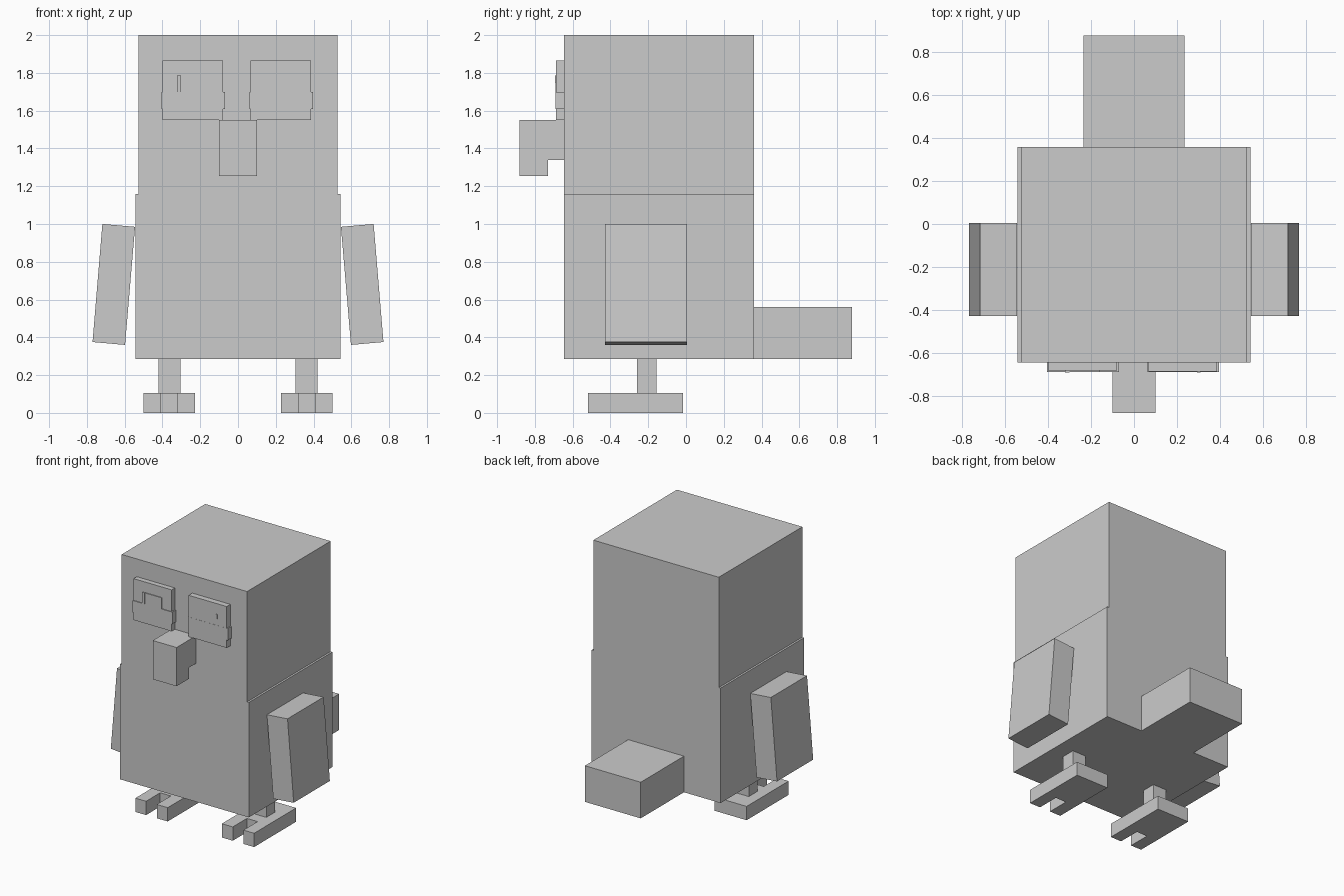
import bpy
import bmesh

cube = bpy.data.objects.get("Cube")
if cube:
    bpy.data.objects.remove(cube, do_unlink=True)

grey = bpy.data.materials.new("plain grey")
grey.use_nodes = True
GREY = (0.6, 0.6, 0.6, 1)
grey.diffuse_color = GREY
grey.node_tree.nodes["Principled BSDF"].inputs["Base Color"].default_value = GREY


def prism(name, outline, axis, low, high):
    """Extrude a flat outline along one axis (0 = x, 1 = y, 2 = z)."""
    def place(point, depth):
        co = list(point)
        co.insert(axis, depth)
        return co
    bm = bmesh.new()
    face = bm.faces.new([bm.verts.new(place(p, low)) for p in outline])
    top = bmesh.ops.extrude_face_region(bm, geom=[face])
    shift = [0, 0, 0]
    shift[axis] = high - low
    moved = [v for v in top["geom"] if isinstance(v, bmesh.types.BMVert)]
    bmesh.ops.translate(bm, verts=moved, vec=shift)
    if len(bm.faces) == len(outline) + 1:
        bm.faces.new([bm.verts[i] for i in range(len(outline))])
    bmesh.ops.recalc_face_normals(bm, faces=bm.faces[:])
    mesh = bpy.data.meshes.new(name)
    bm.to_mesh(mesh)
    bm.free()
    mesh.materials.append(grey)
    obj = bpy.data.objects.new(name, mesh)
    bpy.context.collection.objects.link(obj)
    return obj


def box(name, x, y, z):
    return prism(name, [(x[0], y[0]), (x[1], y[0]), (x[1], y[1]), (x[0], y[1])], 2, *z)


FRONT, BACK = -0.645, 0.36

# Body, head and tail
box("body", (-0.543, 0.543), (FRONT, BACK), (0.285, 1.16))
box("head", (-0.528, 0.528), (FRONT, BACK), (1.16, 2.0))
box("tail", (-0.235, 0.235), (BACK, 0.88), (0.285, 0.56))

# Beak with a hooked tip
prism("beak", [(FRONT, 1.55), (-0.882, 1.55), (-0.882, 1.255), (-0.73, 1.255),
               (-0.73, 1.34), (FRONT, 1.34)], 0, -0.1, 0.1)

# Arms, legs and toed feet on both sides
for side, s in (("right", -1), ("left", 1)):
    arm = [(0.718, 1.0), (0.545, 0.985), (0.598, 0.36), (0.77, 0.375)]
    prism(side + "_arm", [(s * x, z) for x, z in arm], 1, -0.43, 0.005)
    box(side + "_leg", sorted((s * 0.305, s * 0.42)), (-0.26, -0.155), (0.105, 0.285))
    foot = [(0.228, -0.52), (0.32, -0.52), (0.32, -0.35), (0.41, -0.35),
            (0.41, -0.52), (0.5, -0.52), (0.5, -0.015), (0.228, -0.015)]
    prism(side + "_foot", [(s * x, y) for x, y in foot], 2, 0, 0.105)

# Eyes, each with a slightly wider iris band and a small highlight
for side, x, front in (("right", -0.4, -0.684), ("left", 0.067, -0.689)):
    box(side + "_eye", (x, x + 0.32), (front, FRONT), (1.55, 1.865))
    box(side + "_iris_band", (x - 0.005, x + 0.33), (-0.69, FRONT), (1.61, 1.7))
box("right_pupil", (-0.3, -0.16), (-0.69, -0.684), (1.7, 1.785))
box("right_highlight", (-0.322, -0.302), (-0.692, -0.684), (1.7, 1.785))
box("left_highlight", (0.295, 0.31), (-0.693, -0.689), (1.75, 1.785))
